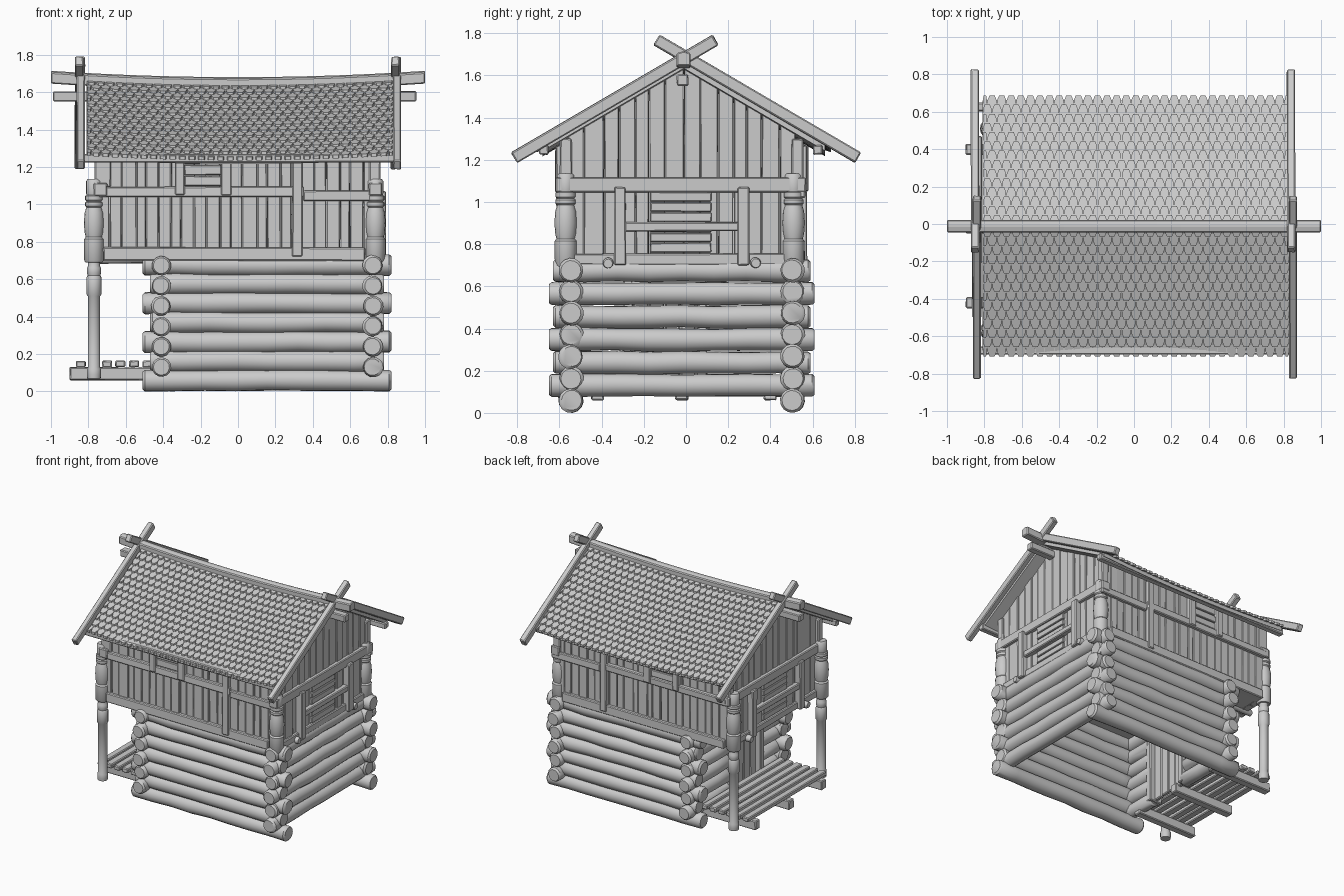
import bpy, bmesh, math, random
from mathutils import Vector, Matrix

if "Cube" in bpy.data.objects:
    bpy.data.objects.remove(bpy.data.objects["Cube"])

random.seed(7)
YC = -0.02                                   # middle of the house in y
FRONT, BACK = YC - 0.525, YC + 0.525         # long log walls
LEFT, RIGHT = -0.41, 0.72                    # short log walls
rnd = random.uniform
round_parts = []


def finish(name, bm, bevel=0.0, smooth=False):
    bmesh.ops.recalc_face_normals(bm, faces=bm.faces[:])
    me = bpy.data.meshes.new(name)
    bm.to_mesh(me)
    bm.free()
    ob = bpy.data.objects.new(name, me)
    bpy.context.collection.objects.link(ob)
    if bevel:
        m = ob.modifiers.new("worn_edges", 'BEVEL')
        m.width, m.segments = bevel, 1
    if smooth:
        round_parts.append(ob)
    return ob


def add_box(bm, lo, hi, jitter=0.002):
    lo, hi = Vector(lo), Vector(hi)
    mat = Matrix.Translation((lo + hi) / 2) @ Matrix.Diagonal((*(hi - lo), 1))
    vs = bmesh.ops.create_cube(bm, size=1, matrix=mat)['verts']
    for v in vs:
        v.co += Vector([rnd(-jitter, jitter) for _ in range(3)])
    return vs


def boxes(name, items, bevel=0.006):
    bm = bmesh.new()
    for lo, hi in items:
        add_box(bm, lo, hi)
    return finish(name, bm, bevel)


def loft(bm, sections):
    """Closed skin through equal-length rings of points, capped at both ends."""
    rings = [[bm.verts.new(p) for p in s] for s in sections]
    n = len(rings[0])
    for a, b in zip(rings, rings[1:]):
        for i in range(n):
            bm.faces.new((a[i], a[(i + 1) % n], b[(i + 1) % n], b[i]))
    bm.faces.new(rings[0][::-1])
    bm.faces.new(rings[-1])


def log(name, p0, p1, r, sides=14):
    """Slightly uneven round log with chamfered ends."""
    p0, p1 = Vector(p0), Vector(p1)
    d = (p1 - p0).normalized()
    u = d.orthogonal().normalized()
    w = d.cross(u)
    length = (p1 - p0).length
    n = max(2, int(length / 0.15))
    stops = [(0, 0.82), (0.012, 1)] + [(length * i / n, rnd(0.95, 1.04)) for i in range(1, n)]
    stops += [(length - 0.012, 1), (length, 0.82)]
    secs = []
    for t, k in stops:
        c = p0 + d * t + u * rnd(-.003, .003) + w * rnd(-.003, .003)
        secs.append([c + (u * math.cos(a) + w * math.sin(a)) * r * k
                     for a in (2 * math.pi * j / sides for j in range(sides))])
    bm = bmesh.new()
    loft(bm, secs)
    finish(name, bm, smooth=True)


def lathe(name, x, y, profile, sides=16):
    bm = bmesh.new()
    loft(bm, [[(x + r * math.cos(2 * math.pi * j / sides), y + r * math.sin(2 * math.pi * j / sides), z)
               for j in range(sides)] for r, z in profile])
    finish(name, bm, smooth=True)


def sag(x):
    return 0.025 * (1 - (x / 0.82) ** 2)


def roof_z(x, d):
    return 1.668 - 0.585 * d - sag(x)        # d = distance from the ridge


# Log walls of the lower storey
for i in range(7):
    z, out = 0.06 + 0.103 * i, 0.0 if i % 2 == 0 else 0.04
    for side, y in (("front", FRONT), ("back", BACK)):
        log(f"{side}_log_{i}", (-0.51 + out, y, z), (0.82 - out, y, z), 0.058)
DOOR0, DOOR1 = -0.27, 0.07
for i in range(6):
    z, e = 0.13 + 0.109 * i, 0.63 - (i % 2) * 0.02
    log(f"right_log_{i}", (RIGHT, YC - e, z), (RIGHT, YC + e, z), 0.054)
    if i < 5:
        log(f"left_log_front_{i}", (LEFT, YC - e, z), (LEFT, DOOR0, z), 0.052)
        log(f"left_log_back_{i}", (LEFT, DOOR1, z), (LEFT, YC + e, z), 0.052)
    else:
        log("left_log_top", (LEFT, YC - e, z), (LEFT, YC + e, z), 0.052)

# Door on the left wall
boxes("door_frame", [((-0.47, DOOR0 - 0.03, 0.1), (-0.36, DOOR0 + 0.02, 0.63)),
                     ((-0.47, DOOR1 - 0.02, 0.1), (-0.36, DOOR1 + 0.03, 0.63)),
                     ((-0.47, DOOR0, 0.58), (-0.36, DOOR1, 0.63))])
boxes("door_planks", [((-0.43, DOOR0 + 0.02 + 0.075 * i, 0.11), (-0.40, DOOR0 + 0.092 + 0.075 * i, 0.59))
                      for i in range(4)])

# Porch deck
boxes("deck_beams", [((-0.90, y - 0.03, 0.06), (-0.38, y + 0.03, 0.13)) for y in (-0.42, YC, 0.40)])
boxes("deck_planks", [((x - 0.026, -0.50, 0.13), (x + 0.026, 0.47, 0.165))
                      for x in (-0.84, -0.77, -0.70, -0.63, -0.555, -0.485)])

# Turned corner posts
upper = [(.045, .69), (.052, .70), (.053, .815), (.044, .825), (.05, .85), (.054, .90), (.05, .955),
         (.041, .985), (.048, .992), (.048, 1.01), (.041, 1.017), (.048, 1.024), (.048, 1.045),
         (.04, 1.05), (.042, 1.06), (.042, 1.125), (.034, 1.135)]
lower = [(.036, .07), (.038, .09), (.038, .12), (.033, .13), (.033, .51), (.040, .52), (.040, .61),
         (.034, .62), (.038, .635), (.038, .66), (.032, .67), (.032, .70)]
for side, y in (("front", YC - 0.55), ("back", YC + 0.53)):
    lathe(f"{side}_right_post", 0.735, y, upper)
    lathe(f"{side}_left_post", -0.77, y, upper)
    lathe(f"{side}_porch_post", -0.77, y, lower)

# Upper storey floor and round joists
boxes("upper_floor", [((-0.74, YC - 0.54, 0.70), (0.72, YC + 0.54, 0.73))])
for y in (-0.37, 0.33):
    log(f"floor_joist_{'front' if y < 0 else 'back'}", (-0.80, y, 0.71), (0.79, y, 0.71), 0.026, 10)


def cuts(a, b, step):
    n = round((b - a) / step)
    return [a] + [a + (b - a) * (i + rnd(-.2, .2)) / n for i in range(1, n)] + [b]


# Plank side walls with rails, posts and a small shutter (back mirrors front)
for s, side in ((-1, "front"), (1, "back")):
    def Y(o0, o1):
        return sorted((YC + s * o0, YC + s * o1))

    def b(x0, x1, z0, z1, o0, o1):
        y0, y1 = Y(o0, o1)
        return (x0, y0, z0), (x1, y1, z1)
    xs = cuts(-0.74, 0.73, 0.065)
    boxes(f"{side}_wall_planks", [b(x0 + .0015, x1 - .0015, 0.71, 1.30, 0.525, 0.558 + rnd(0, .008))
                                  for x0, x1 in zip(xs, xs[1:])], 0.004)
    boxes(f"{side}_wall_frame", [
        b(-0.72, 0.68, 0.70, 0.77, 0.53, 0.585), b(-0.745, 0.35, 1.04, 1.095, 0.53, 0.59),
        b(0.35, 0.77, 1.02, 1.075, 0.53, 0.585), b(0.29, 0.345, 0.72, 1.27, 0.53, 0.595),
        b(-0.335, -0.285, 1.05, 1.28, 0.53, 0.60), b(-0.09, -0.035, 1.05, 1.28, 0.53, 0.60),
        b(-0.765, -0.68, 1.09, 1.30, 0.52, 0.578), b(0.70, 0.76, 1.07, 1.30, 0.52, 0.578)])
    boxes(f"{side}_shutter", [b(-0.285, -0.09, 1.10 + .058 * i, 1.152 + .058 * i, 0.54, 0.58)
                              for i in range(3)], 0.004)

# Gable walls: planks cut to the roof slope, rails and window bars
for s, side in ((-1, "left"), (1, "right")):
    def g(y0, y1, z0, z1, o0, o1):
        a, c = sorted((s * o0, s * o1))
        return (a, y0, z0), (c, y1, z1)
    bm = bmesh.new()
    ys = cuts(YC - 0.54, -0.01, 0.075) + cuts(-0.01, YC + 0.54, 0.075)[1:]
    for y0, y1 in zip(ys, ys[1:]):
        for v in add_box(bm, *g(y0 + .0015, y1 - .0015, 0.70, 1.3, 0.70, 0.74 + rnd(0, .008))):
            if v.co.z > 1:
                v.co.z = roof_z(v.co.x, abs(v.co.y + 0.01)) - 0.02
    finish(f"{side}_gable_planks", bm, 0.004)
    boxes(f"{side}_gable_frame", [
        g(-0.62, 0.57, 1.045, 1.115, 0.70, 0.77), g(-0.54, 0.50, 0.70, 0.755, 0.71, 0.762),
        g(-0.34, -0.285, 0.70, 1.07, 0.71, 0.79), g(0.245, 0.30, 0.70, 1.07, 0.71, 0.79),
        g(-0.29, 0.25, 0.86, 0.905, 0.72, 0.78)])
    boxes(f"{side}_gable_window_boards", [g(-0.17, 0.12, 0.762 + .048 * i, 0.806 + .048 * i, 0.72, 0.758)
                                          for i in range(6)], 0.004)

# Sagging roof boards and toothed shingle rows
X0, X1, ROWS = -0.81, 0.83, 14
span = [X0 + (X1 - X0) * i / 16 for i in range(17)]
for s, side in ((-1, "front"), (1, "back")):
    bm = bmesh.new()
    loft(bm, [[(x, -0.01 + s * d, roof_z(x, d) + o) for d, o in
               ((0, 0), (0.67, 0), (0.67, -0.035), (0, -0.035))] for x in span])
    finish(f"{side}_roof_boards", bm)
    bm = bmesh.new()
    pitch = (X1 - X0) / 32
    for r in range(ROWS):
        d0, d1 = 0.69 * r / ROWS - 0.005, 0.69 * (r + 1) / ROWS + 0.008
        shift = (r % 2) * pitch / 2
        dt = d1 - 0.026
        for c in range(33 if shift else 32):
            a = max(X0, X0 + c * pitch - shift) + .0015
            e = min(X1, X0 + (c + 1) * pitch - shift) - .0015
            k = (e - a) * 0.22
            shape = [(a, d0, .003), (e, d0, .003), (e, dt, .013), (e - k, d1, .019),
                     (a + k, d1, .019), (a, dt, .013)]
            loft(bm, [[(x, -0.01 + s * max(d, 0), roof_z(x, d) + (h if top else h - .018))
                       for x, d, h in shape] for top in (0, 1)])
    finish(f"{side}_shingles", bm)
    # eave purlin
    y = -0.025 + s * 0.65
    boxes(f"{side}_eave_purlin", [((-0.84, y - .022, 1.225), (0.85, y + .022, 1.27))])

# Ridge pole, sagging with the roof, and the straight pole beneath it
bm = bmesh.new()
loft(bm, [[(x, y, z - sag(x) * 0.9) for y, z in
           ((-0.045, 1.635), (0.022, 1.635), (0.022, 1.695), (-0.01, 1.705), (-0.045, 1.695))]
          for x in [-1 + i / 8 for i in range(17)]])
finish("ridge_pole", bm, 0.006)
boxes("under_ridge_pole", [((-0.99, -0.045, 1.55), (0.955, 0.012, 1.605))])

# Crossed bargeboards at both gables
for sx, side in ((-1, "left"), (1, "right")):
    for sy, face in ((1, "front"), (-1, "back")):
        p0, p1 = Vector((0, -0.815 * sy, 1.21)), Vector((0, 0.14 * sy, 1.768))
        d = p1 - p0
        bm = bmesh.new()
        vs = add_box(bm, (-.022, -d.length / 2, -.028), (.022, d.length / 2, .028))
        mat = Matrix.Translation((p0 + p1) / 2 + Vector((sx * 0.845 + sy * 0.005, 0, 0))) \
            @ Matrix.Rotation(math.atan2(d.z, d.y), 4, 'X')
        bmesh.ops.transform(bm, matrix=mat, verts=vs)
        finish(f"{side}_{face}_bargeboard", bm, 0.006)

# Smooth the round parts while keeping their rims crisp
bpy.ops.object.select_all(action='DESELECT')
for ob in round_parts:
    ob.select_set(True)
bpy.context.view_layer.objects.active = round_parts[0]
bpy.ops.object.shade_smooth_by_angle(angle=math.radians(40))
